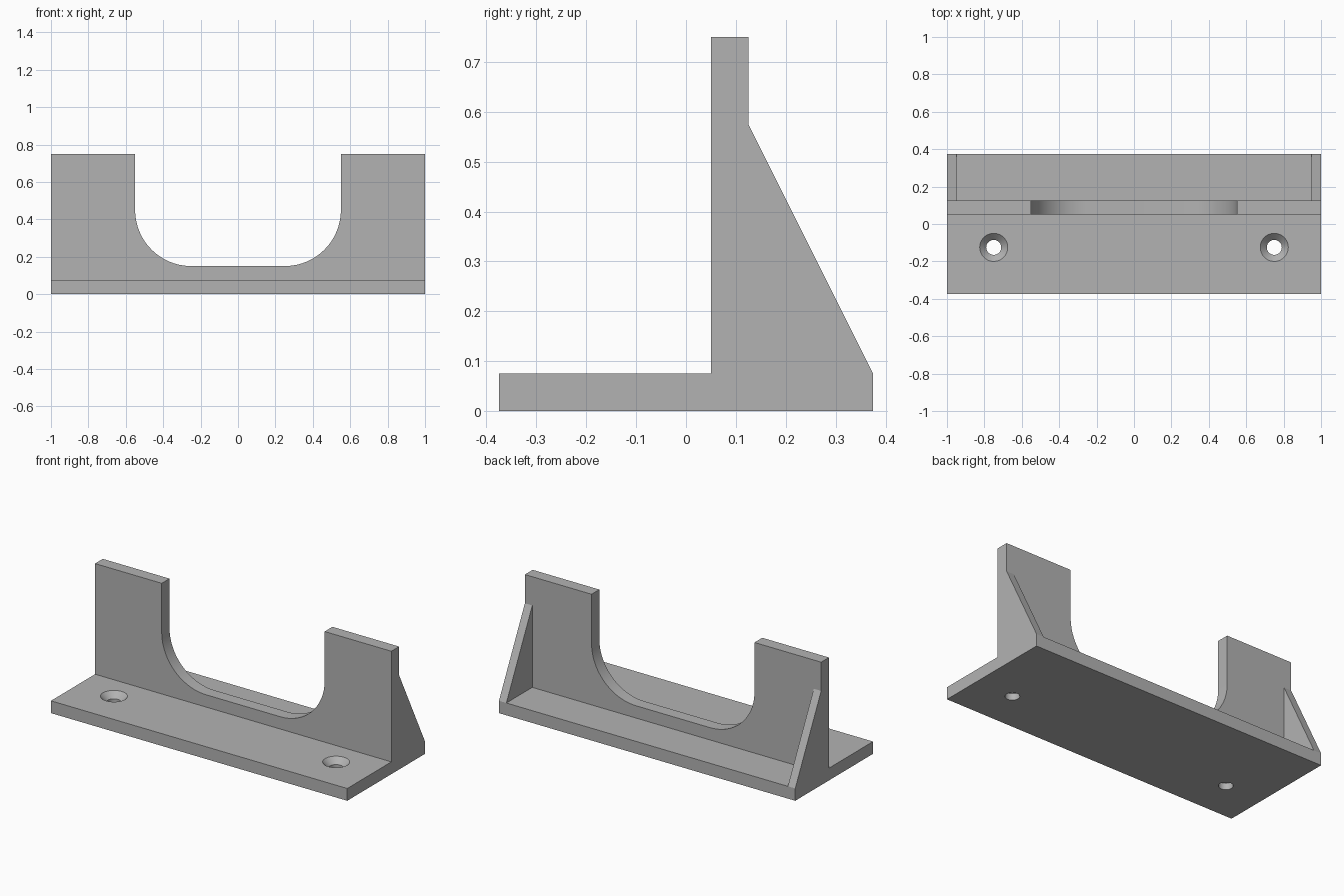
import bpy, bmesh, math
from mathutils import Vector

cube = bpy.data.objects.get("Cube")
if cube:
    bpy.data.objects.remove(cube)

grey = bpy.data.materials.new("plain grey")
grey.use_nodes = True
colour = (0.45, 0.45, 0.45, 1)
grey.diffuse_color = colour
grey.node_tree.nodes["Principled BSDF"].inputs["Base Color"].default_value = colour

HALF, DEPTH, BASE, TOP = 1.0, 0.375, 0.075, 0.75
FRONT, BACK = 0.05, 0.125


def prism(name, points, offset):
    """Extrude a closed 3D outline along an offset."""
    bm = bmesh.new()
    face = bm.faces.new([bm.verts.new(p) for p in points])
    out = bmesh.ops.extrude_face_region(bm, geom=[face])
    moved = [v for v in out["geom"] if isinstance(v, bmesh.types.BMVert)]
    bmesh.ops.translate(bm, verts=moved, vec=Vector(offset))
    bmesh.ops.recalc_face_normals(bm, faces=bm.faces)
    return add(name, bm)


def add(name, bm):
    mesh = bpy.data.meshes.new(name)
    bm.to_mesh(mesh)
    bm.free()
    mesh.materials.append(grey)
    obj = bpy.data.objects.new(name, mesh)
    bpy.context.collection.objects.link(obj)
    return obj


def boolean(target, tool, operation):
    """Apply a boolean and discard the tool."""
    mod = target.modifiers.new("boolean", "BOOLEAN")
    mod.operation, mod.object, mod.solver = operation, tool, "EXACT"
    bpy.context.view_layer.objects.active = target
    bpy.ops.object.modifier_apply(modifier=mod.name)
    bpy.data.objects.remove(tool)


# Base plate
bracket = prism("bracket", [(-HALF, -DEPTH, 0), (HALF, -DEPTH, 0),
                            (HALF, DEPTH, 0), (-HALF, DEPTH, 0)], (0, 0, BASE))

# Upright wall with a round-cornered cradle
radius, gap, floor = 0.3, 0.55, 0.15
arc = [(gap - radius + radius * math.cos(a), floor + radius - radius * math.sin(a))
       for a in (math.pi / 2 * i / 24 for i in range(25))]
right_side = [(HALF, 0), (HALF, TOP), (gap, TOP)] + arc
outline = right_side + [(-x, z) for x, z in reversed(right_side)]
wall = prism("wall", [(x, FRONT, z) for x, z in outline], (0, BACK - FRONT, 0))
boolean(bracket, wall, "UNION")

# Sloping end gussets
for side in (-1, 1):
    profile = [(FRONT, 0), (DEPTH, 0), (DEPTH, BASE), (BACK, 0.575), (FRONT, 0.575)]
    gusset = prism("gusset", [(side * HALF, y, z) for y, z in profile],
                   (-side * 0.05, 0, 0))
    boolean(bracket, gusset, "UNION")

# Countersunk screw holes
for side in (-1, 1):
    bm = bmesh.new()
    rings = []
    for r, z in ((0.04, -0.05), (0.04, 0.04), (0.075, BASE), (0.075, BASE + 0.05)):
        rings.append([bm.verts.new((side * 0.75 + r * math.cos(a), -0.125 + r * math.sin(a), z))
                      for a in (math.tau * i / 48 for i in range(48))])
    for low, high in zip(rings, rings[1:]):
        for i in range(48):
            j = (i + 1) % 48
            bm.faces.new((low[i], low[j], high[j], high[i]))
    bm.faces.new(rings[0][::-1])
    bm.faces.new(rings[-1])
    bmesh.ops.recalc_face_normals(bm, faces=bm.faces)
    cutter = add("screw_hole_cutter", bm)
    cutter.hide_render = True
    boolean(bracket, cutter, "DIFFERENCE")

# Smooth curves, sharp edges
bpy.ops.object.select_all(action="DESELECT")
bracket.select_set(True)
bpy.context.view_layer.objects.active = bracket
bpy.ops.object.shade_smooth_by_angle(angle=math.radians(25))
